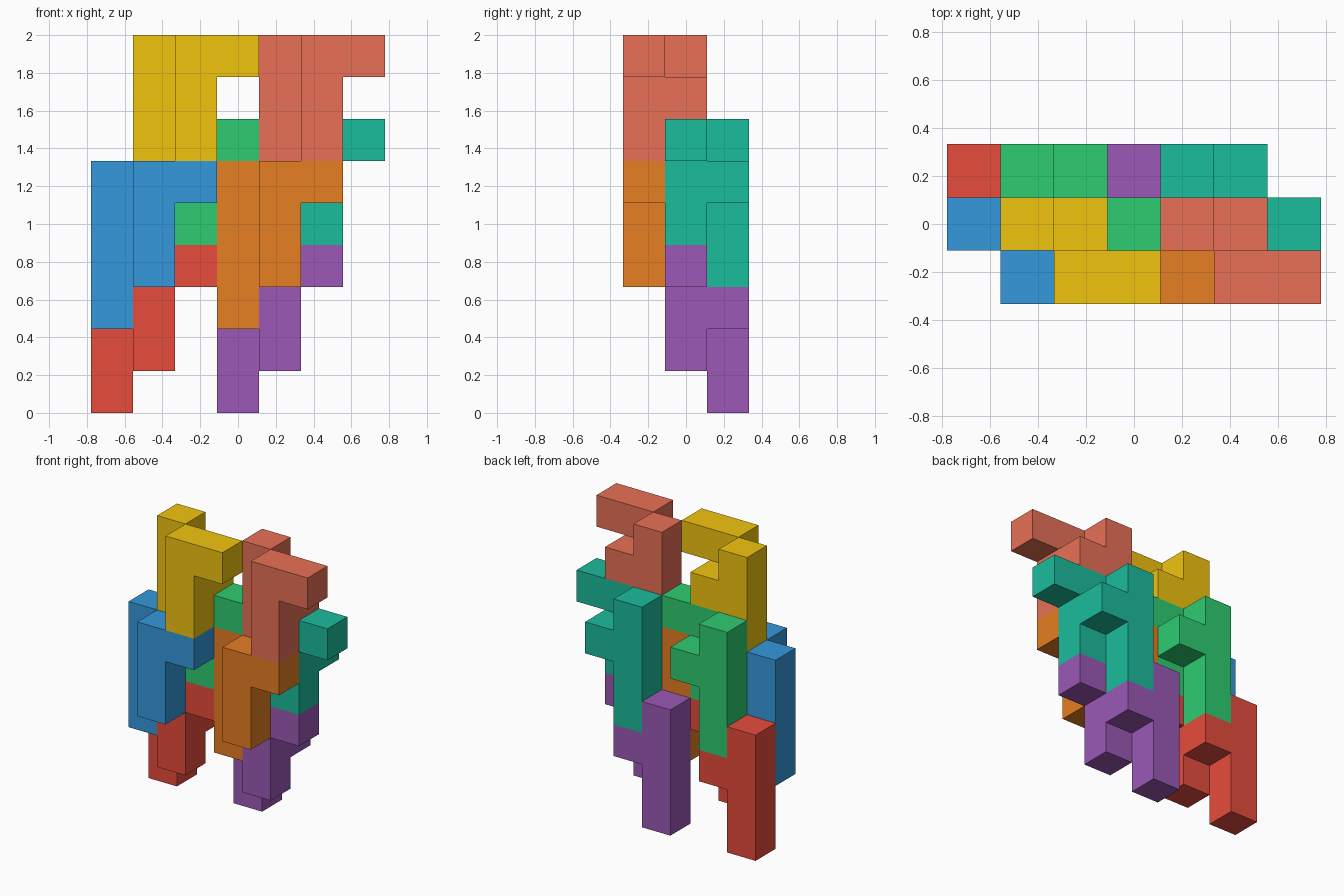
import bpy, bmesh
from mathutils import Vector

if "Cube" in bpy.data.objects:
    bpy.data.objects.remove(bpy.data.objects["Cube"])

U = 2 / 9                                  # edge of one cube
ORIGIN = Vector((-3.5 * U, -1.5 * U, 0))   # lower front left corner of the stack

# One puzzle piece: back column, front column, front arm, link between columns
PIECE = ([(0, 1, z) for z in (0, 1, 2, 3)]
         + [(1, 0, z) for z in (1, 2, 3)]
         + [(2, 0, 3), (1, 1, 2)])

# Each copy is a lattice sum of these steps
SIDE, BACK, UP = Vector((3, 0, 0)), Vector((0, 1, -2)), Vector((1, 0, 3))
START = Vector((0, 0, 2))

COLOURS = {                                # (side, back, up): name, sRGB colour
    (0, 1, 0): ("red", (231, 76, 60)),
    (0, 0, 0): ("blue", (52, 152, 219)),
    (0, 1, 1): ("green", (46, 204, 113)),
    (0, 0, 1): ("yellow", (241, 196, 15)),
    (1, 1, 0): ("purple", (155, 89, 182)),
    (1, 0, 0): ("orange", (230, 126, 34)),
    (1, 1, 1): ("teal", (26, 188, 156)),
    (1, 0, 1): ("coral", (232, 112, 86)),
}


def linear(c):
    c /= 255
    return c / 12.92 if c <= 0.04045 else ((c + 0.055) / 1.055) ** 2.4


def cube_piece(name, cells, rgb):
    """Closed skin around a set of unit cells, with flat areas merged."""
    bm = bmesh.new()
    filled = set(cells)
    for cell in cells:
        for axis in range(3):
            for side in (0, 1):
                near = list(cell)
                near[axis] += 2 * side - 1
                if tuple(near) in filled:
                    continue
                a, b = (axis + 1) % 3, (axis + 2) % 3
                corners = []
                for i, j in ((0, 0), (1, 0), (1, 1), (0, 1)):
                    p = Vector(cell)
                    p[axis] += side
                    p[a] += i
                    p[b] += j
                    corners.append(bm.verts.new(ORIGIN + p * U))
                bm.faces.new(corners if side else corners[::-1])
    bmesh.ops.remove_doubles(bm, verts=bm.verts, dist=1e-4)
    bmesh.ops.dissolve_limit(bm, angle_limit=0.01, verts=bm.verts, edges=bm.edges)
    mesh = bpy.data.meshes.new(name)
    bm.to_mesh(mesh)
    bm.free()
    mat = bpy.data.materials.new(name)
    mat.diffuse_color = (*map(linear, rgb), 1)
    mat.use_nodes = True
    mat.node_tree.nodes["Principled BSDF"].inputs["Base Color"].default_value = mat.diffuse_color
    mesh.materials.append(mat)
    bpy.context.collection.objects.link(bpy.data.objects.new(name, mesh))


# Eight identical pieces, stacked two by two by two
for (s, b, u), (colour, rgb) in COLOURS.items():
    shift = START + SIDE * s + BACK * b + UP * u
    cells = [tuple(int(round(v)) for v in Vector(c) + shift) for c in PIECE]
    cube_piece(colour + "_piece", cells, rgb)
